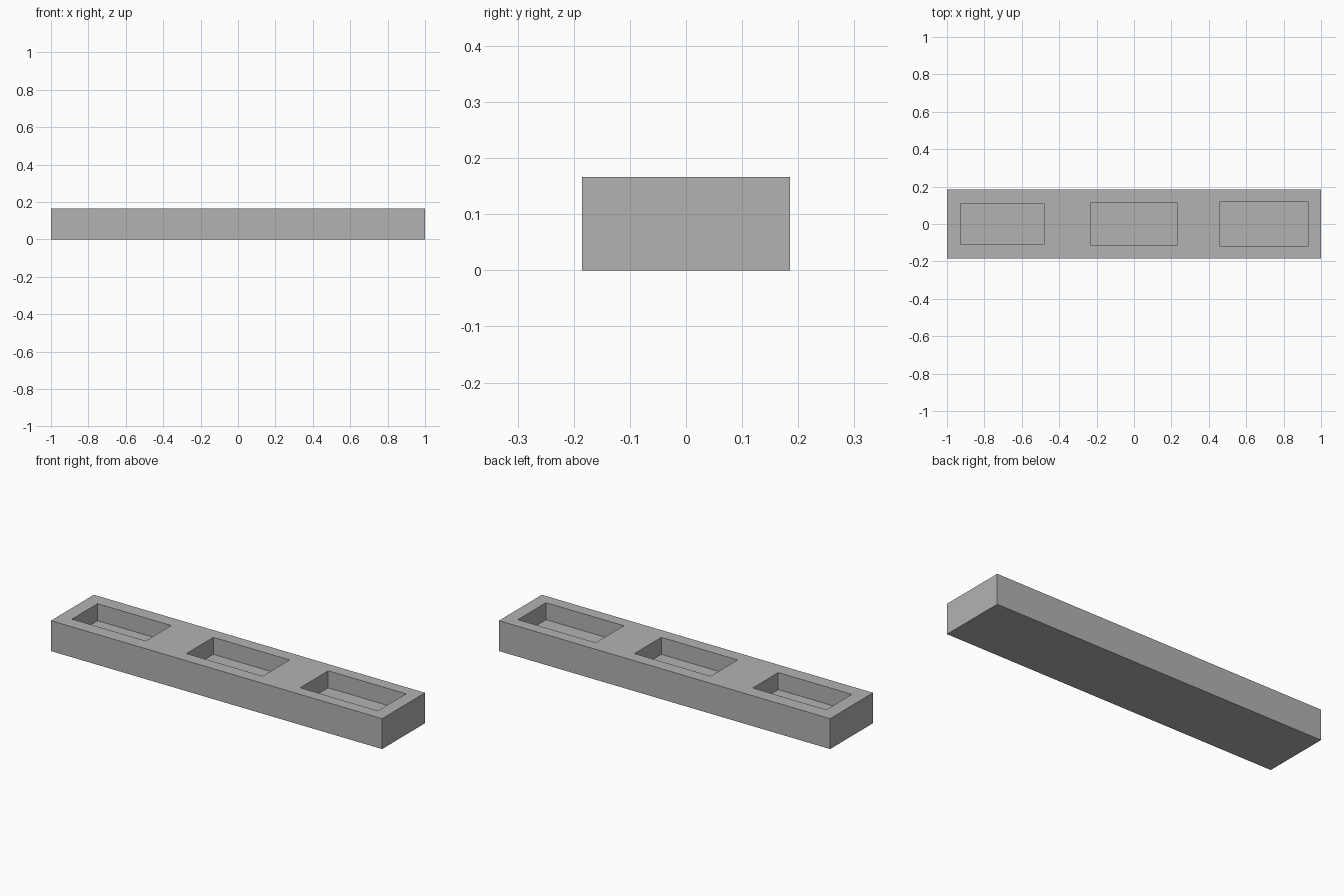
import bpy
import bmesh

cube = bpy.data.objects.get("Cube")
if cube:
    bpy.data.objects.remove(cube, do_unlink=True)

GREY = (0.45, 0.45, 0.45, 1)
mat = bpy.data.materials.new("plain grey")
mat.use_nodes = True
mat.diffuse_color = GREY
mat.node_tree.nodes["Principled BSDF"].inputs["Base Color"].default_value = GREY


def box(name, x0, x1, half_y, z0, z1):
    """Axis-aligned box, centred on y = 0."""
    mesh = bpy.data.meshes.new(name)
    bm = bmesh.new()
    bmesh.ops.create_cube(bm, size=1)
    for v in bm.verts:
        v.co = (x0 if v.co.x < 0 else x1,
                half_y * (-1 if v.co.y < 0 else 1),
                z0 if v.co.z < 0 else z1)
    bm.to_mesh(mesh)
    bm.free()
    obj = bpy.data.objects.new(name, mesh)
    bpy.context.collection.objects.link(obj)
    mesh.materials.append(mat)
    return obj


# Solid bar
HEIGHT = 0.166
FLOOR = 0.073
bar = box("tray_bar", -1, 1, 0.185, 0, HEIGHT)

# Three pockets, slightly larger towards +x
pockets = {
    "small": (-0.925, -0.48, 0.11),
    "medium": (-0.23, 0.23, 0.116),
    "large": (0.46, 0.93, 0.121),
}
for size, (x0, x1, half_y) in pockets.items():
    cutter = box(size + "_pocket_cutter", x0, x1, half_y, FLOOR, HEIGHT + 0.1)
    cutter.hide_render = True
    cutter.hide_viewport = True
    cutter.display_type = 'WIRE'
    cut = bar.modifiers.new(size + " pocket", 'BOOLEAN')
    cut.operation = 'DIFFERENCE'
    cut.solver = 'EXACT'
    cut.object = cutter
